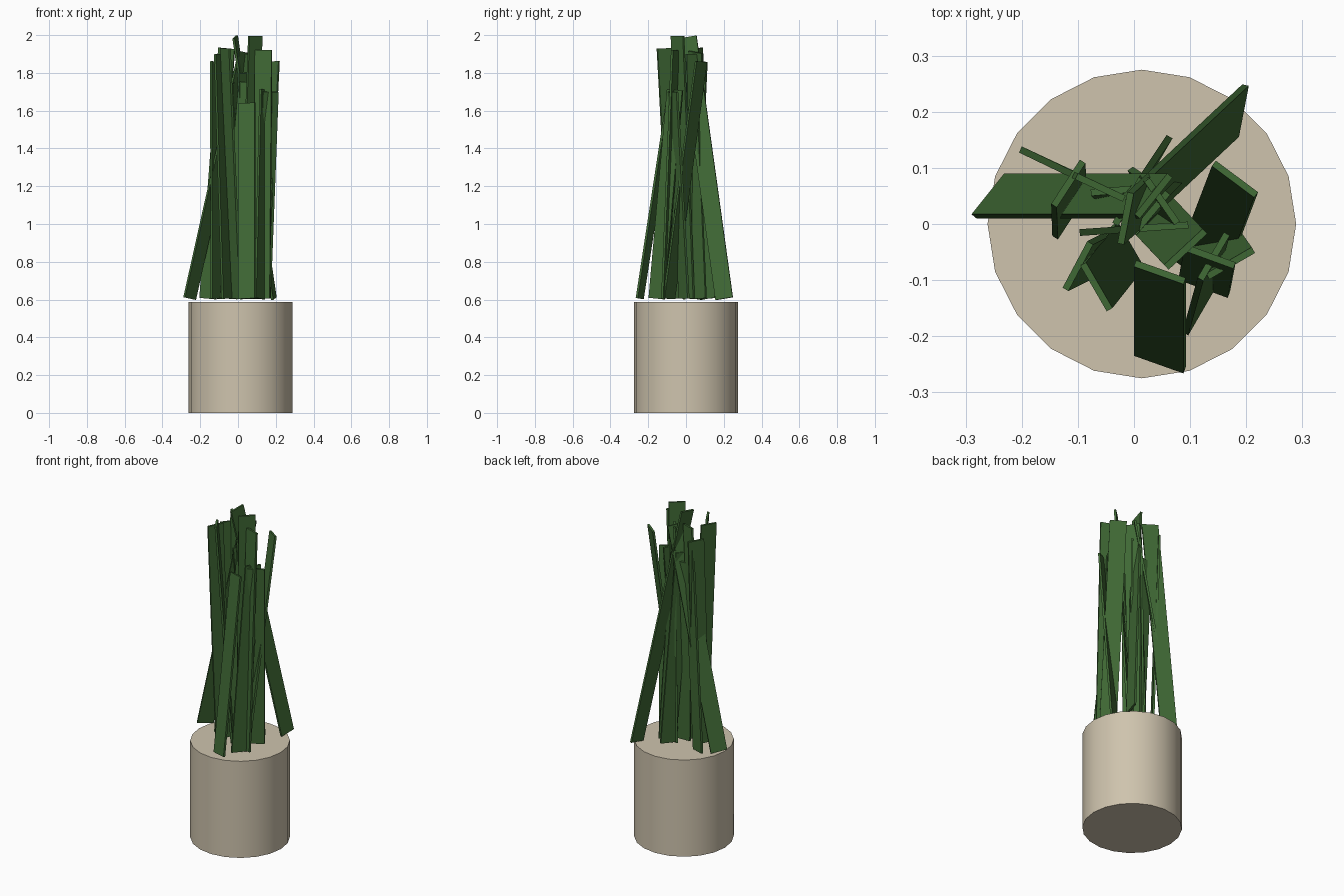
import bpy, math
from mathutils import Vector, Matrix

if "Cube" in bpy.data.objects:
    bpy.data.objects.remove(bpy.data.objects["Cube"])


def material(name, color):
    m = bpy.data.materials.new(name)
    m.diffuse_color = (*color, 1)
    m.use_nodes = True
    m.node_tree.nodes["Principled BSDF"].inputs["Base Color"].default_value = m.diffuse_color
    return m


green = material("leaf_green", (0.05, 0.14, 0.035))
stone = material("pot_stone", (0.62, 0.55, 0.42))

# Pot: closed 20-sided cylinder
bpy.ops.mesh.primitive_cylinder_add(vertices=20, radius=0.275, depth=0.588,
                                    location=(0.014, 0, 0.294))
pot = bpy.context.object
pot.name = "pot"
pot.data.materials.append(stone)
bpy.ops.object.shade_smooth_by_angle(angle=math.radians(30))


def blade(name, bottom, top, angle, width=0.094, thick=0.012):
    """Flat leaf strip between two end centres; angle is its width direction seen from above."""
    b, t = Vector((*bottom, 0.605)), Vector(top)
    axis = (t - b).normalized()
    a = math.radians(angle)
    side = Vector((math.cos(a), math.sin(a), 0))
    side = (side - axis * side.dot(axis)).normalized()
    normal = axis.cross(side)
    rot = Matrix((side, normal, axis)).transposed().to_4x4()
    bpy.ops.mesh.primitive_cube_add(size=1)
    o = bpy.context.object
    o.name = name
    o.matrix_world = (Matrix.Translation((b + t) / 2) @ rot
                      @ Matrix.Diagonal((width, thick, (t - b).length, 1)))
    o.data.materials.append(green)


# Leaves: bottom (x, y), top (x, y, z), width direction
leaves = [
    ((0.046, -0.245), (0.046, -0.086, 1.64), -20),
    ((-0.256, 0.050), (0.035, 0.050, 1.91), 50),
    ((0.190, 0.202), (-0.015, 0.010, 1.99), 78),
    ((0.115, -0.090), (0.180, 0.080, 1.86), -37),
    ((0.130, -0.010), (0.172, -0.070, 1.70), 30),
    ((0.115, -0.155), (0.142, -0.058, 1.71), 60),
    ((0.040, 0.010), (0.092, -0.045, 1.995), 43),
    ((0.125, -0.110), (0.135, -0.058, 1.92), -20),
    ((-0.010, -0.040), (-0.067, -0.112, 1.93), -60),
    ((-0.060, -0.055), (-0.100, -0.075, 1.90), 62),
    ((-0.115, 0.015), (-0.117, 0.072, 1.86), 57),
    ((-0.160, 0.113), (-0.060, 0.065, 1.93), -25),
    ((0.040, 0.115), (-0.010, 0.040, 1.75), 60),
    ((-0.050, -0.012), (0.050, -0.005, 1.75), 4),
    ((0.020, 0.060), (0.050, 0.040, 1.90), -55),
    ((0.000, 0.030), (-0.030, 0.060, 1.70), 5),
    ((0.080, 0.070), (0.030, 0.020, 1.80), 50),
]
for i, (b, t, ang) in enumerate(leaves, 1):
    blade(f"leaf_{i:02d}", b, t, ang)
